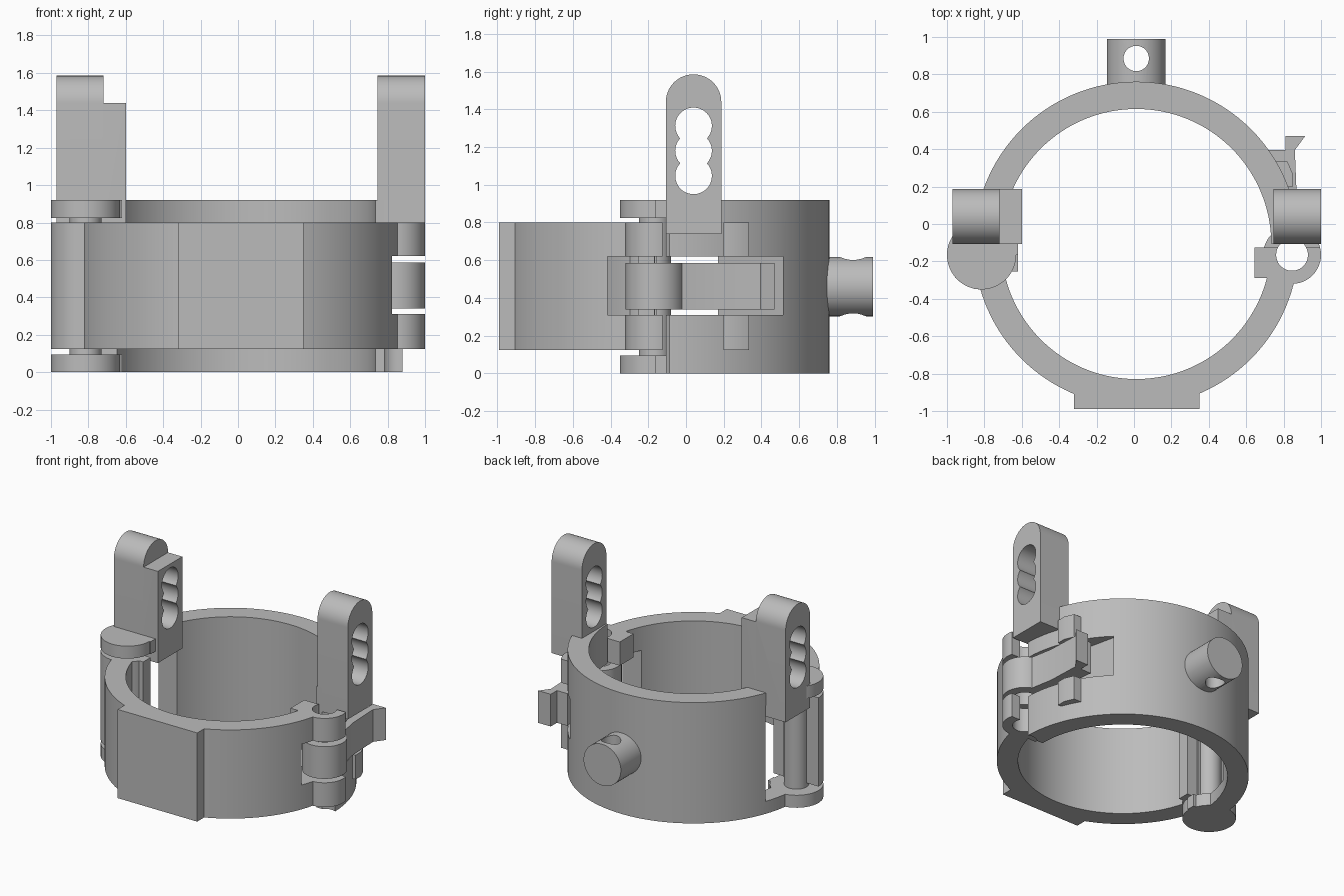
import bpy, bmesh
from math import cos, sin, radians

if "Cube" in bpy.data.objects:
    bpy.data.objects.remove(bpy.data.objects["Cube"], do_unlink=True)

grey = bpy.data.materials.new("plain grey")
grey.use_nodes = True
COLOUR = (0.5, 0.5, 0.5, 1)
grey.diffuse_color = COLOUR
grey.node_tree.nodes["Principled BSDF"].inputs["Base Color"].default_value = COLOUR

CX, CY = 0.012, -0.107          # ring axis
R_OUT, R_IN = 0.868, 0.722
HINGE = (-0.815, -0.165)
LATCH = (0.845, -0.165)


def arc(c, r, a0, a1, n=32):
    return [(c[0] + r * cos(radians(a0 + (a1 - a0) * i / n)),
             c[1] + r * sin(radians(a0 + (a1 - a0) * i / n))) for i in range(n + 1)]


def prism(points, lo, hi, axis="z"):
    """Extrude a closed outline along an axis; outline is xy, yz or xz."""
    place = {"z": lambda p, t: (p[0], p[1], t),
             "x": lambda p, t: (t, p[0], p[1]),
             "y": lambda p, t: (p[0], t, p[1])}[axis]
    bm = bmesh.new()
    face = bm.faces.new([bm.verts.new(place(p, lo)) for p in points])
    top = bmesh.ops.extrude_face_region(bm, geom=[face])["geom"]
    shift = place((0, 0), hi - lo)
    bmesh.ops.translate(bm, vec=shift, verts=[v for v in top if isinstance(v, bmesh.types.BMVert)])
    bmesh.ops.recalc_face_normals(bm, faces=bm.faces)
    mesh = bpy.data.meshes.new("solid")
    bm.to_mesh(mesh)
    bm.free()
    ob = bpy.data.objects.new("solid", mesh)
    bpy.context.collection.objects.link(ob)
    return ob


def box(x0, x1, y0, y1, z0, z1):
    return prism([(x0, y0), (x1, y0), (x1, y1), (x0, y1)], z0, z1)


def disc(c, r, lo, hi, axis="z", n=48):
    return prism(arc(c, r, 0, 360, n)[:-1], lo, hi, axis)


def ring(a0, a1, lo, hi):
    c = (CX, CY)
    return prism(arc(c, R_OUT, a0, a1, 64) + arc(c, R_IN, a1, a0, 64), lo, hi)


def build(name, solids, cutters=()):
    """Fuse the solids, subtract the cutters and finish the part."""
    base = solids[0]
    tools = [(s, "UNION") for s in solids[1:]] + [(c, "DIFFERENCE") for c in cutters]
    for tool, op in tools:
        mod = base.modifiers.new(op.lower(), "BOOLEAN")
        mod.operation, mod.solver, mod.object = op, "EXACT", tool
    bpy.context.view_layer.update()
    graph = bpy.context.evaluated_depsgraph_get()
    mesh = bpy.data.meshes.new_from_object(base.evaluated_get(graph))
    base.modifiers.clear()
    base.data = mesh
    for tool, _ in tools:
        bpy.data.objects.remove(tool, do_unlink=True)
    mesh.materials.clear()
    mesh.materials.append(grey)
    base.name = mesh.name = name
    bpy.ops.object.select_all(action="DESELECT")
    base.select_set(True)
    bpy.context.view_layer.objects.active = base
    bpy.ops.object.shade_smooth_by_angle(angle=radians(30))


# Rear half ring with latch pocket, hinge opening and bolt hole
pocket = prism([(0.60, 0.515), (0.69, 0.12), (0.69, -0.42), (1.1, -0.42), (1.1, 0.515)], 0.31, 0.62)
build("rear_half_ring", [ring(0, 180, 0, 0.92)],
      [pocket, box(-1.1, -0.5, -0.3, 0.19, 0.095, 0.825), disc(LATCH, 0.085, -0.1, 1)])

# Hinge caps and pin carried by the rear half
for name, lo, hi in (("lower_hinge_cap", 0, 0.095), ("upper_hinge_cap", 0.825, 0.92)):
    build(name, [disc(HINGE, 0.185, lo, hi), box(-0.72, -0.62, -0.165, -0.1, lo, hi)])
build("hinge_pin", [disc(HINGE, 0.085, 0.05, 0.87)])

# Front half ring with flat pad, hinge barrel and latch knuckles
build("front_half_ring",
      [ring(184, 359, 0.125, 0.80),
       prism([(-0.32, -0.99), (0.35, -0.99), (0.35, -0.88), (0.2, -0.85), (-0.17, -0.85), (-0.32, -0.88)],
             0.125, 0.80),
       prism(arc(HINGE, 0.185, 180, 360), 0.125, 0.80),
       box(-0.66, -0.62, -0.255, -0.166, 0.125, 0.80),
       disc(LATCH, 0.155, 0.125, 0.80),
       box(0.645, 0.80, -0.29, -0.125, 0.125, 0.80)],
      [box(0.6, 1.1, -0.415, 0.1, 0.31, 0.62),
       box(0.5, 1.1, -0.125, 0.1, 0, 1),
       disc(LATCH, 0.085, 0, 1)])

# Swinging latch arm with hooked tip
build("latch_arm",
      [disc(LATCH, 0.155, 0.34, 0.585),
       prism([(0.76, -0.1), (0.92, -0.1), (0.90, -0.02), (0.87, 0.145), (0.86, 0.395), (0.915, 0.47),
              (0.81, 0.47), (0.81, 0.395), (0.72, 0.395), (0.75, 0.145)], 0.34, 0.585)],
      [disc(LATCH, 0.085, 0, 1)])

# Catch lugs above and below the arm
for name, lo, hi in (("lower_catch_lug", 0.125, 0.31), ("upper_catch_lug", 0.62, 0.80)):
    build(name, [prism([(0.70, 0.2), (0.85, 0.2), (0.85, 0.265), (0.82, 0.335), (0.70, 0.335)], lo, hi)])


# Upright arms with triple-lobed slots
def slot(x0, x1):
    return [disc((0.04, z), 0.097, x0 - 0.1, x1 + 0.1, "x") for z in (1.047, 1.18, 1.312)]


def upright(x0, x1):
    return prism([(-0.107, 0.74), (0.187, 0.74)] + arc((0.04, 1.438), 0.147, 0, 180), x0, x1, "x")


build("left_upright", [upright(0.745, 1.0)], slot(0.745, 1.0))
build("right_upright", [upright(-0.97, -0.72), box(-0.725, -0.60, -0.107, 0.187, 0.74, 1.438)],
      slot(-0.97, -0.60))

# Rear peg with cross hole
build("rear_peg", [disc((CX, 0.46), 0.157, 0.72, 0.99, "y")],
      [disc((CX, 0.885), 0.068, 0, 1)])
